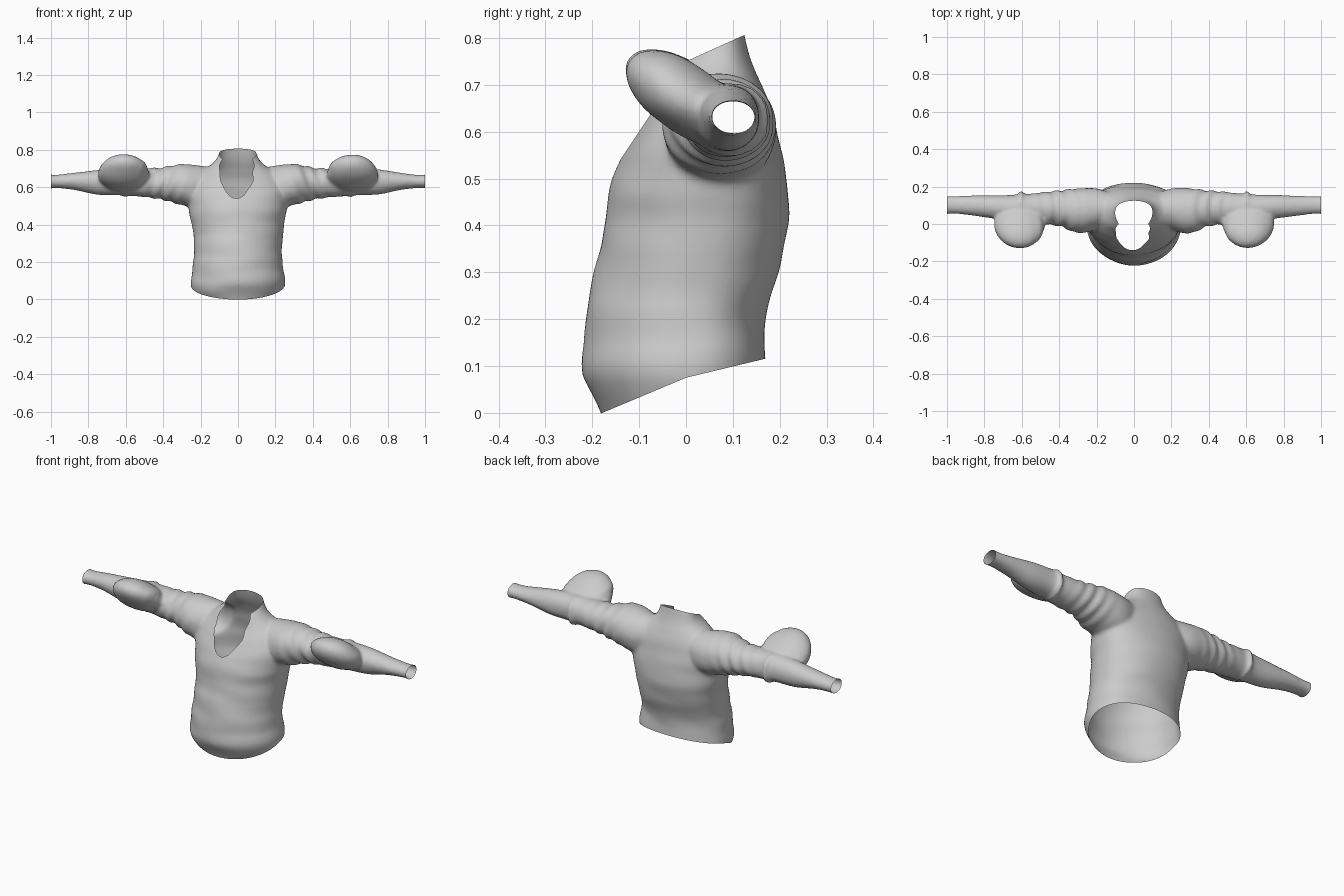
import bpy, bmesh, math
from mathutils import Matrix, Vector, noise

if "Cube" in bpy.data.objects:
    bpy.data.objects.remove(bpy.data.objects["Cube"])

SEG = 48


def refine(rows, n=5):
    """Catmull-Rom interpolation of cross-section parameters."""
    out = []
    for i in range(len(rows) - 1):
        a, b = rows[max(i - 1, 0)], rows[i]
        c, d = rows[i + 1], rows[min(i + 2, len(rows) - 1)]
        for k in range(n):
            t = k / n
            out.append([0.5 * (2 * q + (r - p) * t + (2 * p - 5 * q + 4 * r - s) * t * t
                               + (3 * q - p - 3 * r + s) * t ** 3)
                        for p, q, r, s in zip(a, b, c, d)])
    return out + [list(rows[-1])]


def loft(bm, rings):
    """Closed, capped skin over a list of point rings."""
    vs = [[bm.verts.new(p) for p in ring] for ring in rings]
    faces = [bm.faces.new(vs[0]), bm.faces.new(vs[-1])]
    for a, b in zip(vs, vs[1:]):
        for i in range(SEG):
            j = (i + 1) % SEG
            faces.append(bm.faces.new((a[i], a[j], b[j], b[i])))
    bmesh.ops.recalc_face_normals(bm, faces=faces)


def torso_ring(z, w, yf, yb):
    yc = yf + 0.55 * (yb - yf)
    ring = []
    for i in range(SEG):
        t = 2 * math.pi * i / SEG
        c, s = math.cos(t), math.sin(t)
        y = yc + (yb - yc) * abs(s) ** 0.8 if s > 0 else yc + (yc - yf) * s
        ring.append((w * c, y, z))
    return ring


def arm_ring(x, yf, yb, zb, zt, side):
    ring = []
    for i in range(SEG):
        t = 2 * math.pi * i / SEG
        ring.append((side * x, (yf + yb) / 2 + (yb - yf) / 2 * math.cos(t),
                     (zb + zt) / 2 + (zt - zb) / 2 * math.sin(t)))
    return ring


def cut(bm, planes, drop):
    """Slice along planes (point, normal), then open the mesh where drop() holds."""
    for co, no in planes:
        bmesh.ops.bisect_plane(bm, geom=bm.verts[:] + bm.edges[:] + bm.faces[:],
                               plane_co=co, plane_no=no)
    gone = [f for f in bm.faces if drop(f.calc_center_median())]
    bmesh.ops.delete(bm, geom=gone, context='FACES')


bm = bmesh.new()

# torso and neck: height, half width, front y, back y
torso = [(-.05, .20, -.16, .17), (0, .228, -.182, .172), (.05, .247, -.21, .174),
         (.1, .252, -.222, .174), (.2, .238, -.213, .168), (.3, .236, -.197, .198),
         (.4, .248, -.173, .217), (.47, .262, -.164, .217), (.55, .268, -.137, .207),
         (.62, .258, -.093, .19), (.68, .2, -.06, .17), (.73, .13, -.04, .15),
         (.78, .1, 0, .132), (.85, .085, .02, .11)]
loft(bm, [torso_ring(*r) for r in refine(torso)])

# sleeves: x, front y, back y, bottom z, top z; a raised fold sits at the elbow
sleeve = [(.1, .03, .16, .52, .70), (.2, -.03, .19, .485, .715), (.3, -.05, .19, .505, .722),
          (.4, -.01, .178, .533, .704), (.5, .0, .168, .547, .70), (.585, .01, .162, .552, .702),
          (.605, .01, .188, .543, .705), (.625, .015, .16, .556, .702), (.75, .03, .156, .56, .694),
          (.87, .045, .152, .583, .678), (.97, .055, .148, .594, .665), (1.03, .05, .15, .588, .672)]
for side in (-1, 1):
    loft(bm, [arm_ring(*r, side) for r in refine(sleeve)])
    # flattened balloon elbow tilted forward and up
    m = (Matrix.Translation((side * .61, -.002, .672)) @ Matrix.Rotation(math.radians(-35), 4, 'X')
         @ Matrix.Diagonal((.137, .145, .074, 1)))
    bmesh.ops.create_uvsphere(bm, u_segments=32, v_segments=20, radius=1, matrix=m)

raw = bpy.data.meshes.new("pullover_solid")
bm.to_mesh(raw)
bm.free()
shirt = bpy.data.objects.new("pullover", raw)
bpy.context.collection.objects.link(shirt)

# fuse the parts into one cloth skin
fuse = shirt.modifiers.new("fuse", 'REMESH')
fuse.mode = 'VOXEL'
fuse.voxel_size = 0.01
relax = shirt.modifiers.new("relax", 'SMOOTH')
relax.factor, relax.iterations = 0.5, 5
dg = bpy.context.evaluated_depsgraph_get()
mesh = bpy.data.meshes.new_from_object(shirt.evaluated_get(dg))
shirt.modifiers.clear()
shirt.data = mesh
bpy.data.meshes.remove(raw)

bm = bmesh.new()
bm.from_mesh(mesh)
bm.normal_update()

# soft cloth wrinkles
moves = []
for v in bm.verts:
    x, y, z = v.co
    n = noise.noise(Vector((x * 5, y * 5, z * 13)))
    ring = math.exp(-((abs(x) - .4) / .09) ** 2) * math.sin(abs(x) * 95 + z * 40)
    moves.append(v.normal * (.005 * n + .004 * ring))
for v, d in zip(bm.verts, moves):
    v.co += d

# open hem, rising towards the back
cut(bm, [((0, 0, .075), (0, -.42, 1)), ((0, 0, .075), (0, -.24, 1))],
    lambda c: c.z < min(.075 + .42 * c.y, .075 + .24 * c.y))
# open V neck with standing collar
cut(bm, [((0, 0, .75), (0, -1.5, 1)), ((0, 0, .75), (0, -.45, 1))],
    lambda c: abs(c.x) < .14 and c.z > .5 and c.z > min(.75 + 1.5 * c.y, .75 + .45 * c.y))
# open cuffs
cut(bm, [((1, 0, 0), (1, 0, 0)), ((-1, 0, 0), (1, 0, 0))], lambda c: abs(c.x) > 1)

bmesh.ops.delete(bm, geom=[v for v in bm.verts if not v.link_faces], context='VERTS')
for f in bm.faces:
    f.smooth = True
bm.to_mesh(mesh)
bm.free()
mesh.name = "pullover"
